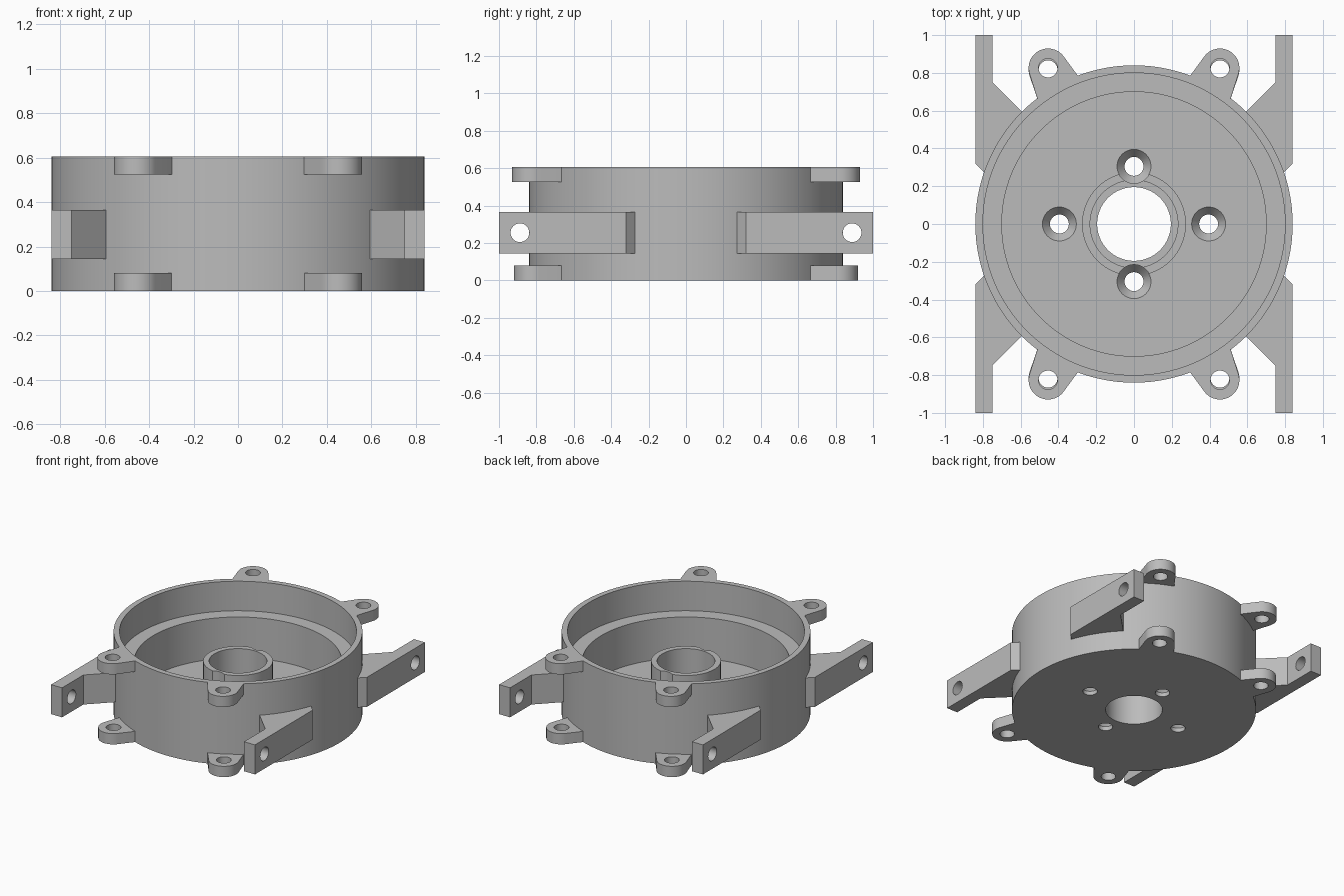
import bpy, bmesh, math
from mathutils import Matrix, Vector

cube = bpy.data.objects.get("Cube")
if cube:
    bpy.data.objects.remove(cube, do_unlink=True)

grey = bpy.data.materials.new("plain grey")
grey.use_nodes = True
grey.diffuse_color = (0.5, 0.5, 0.5, 1)
grey.node_tree.nodes["Principled BSDF"].inputs["Base Color"].default_value = grey.diffuse_color


def add_object(name, bm):
    bmesh.ops.recalc_face_normals(bm, faces=bm.faces)
    mesh = bpy.data.meshes.new(name)
    bm.to_mesh(mesh)
    bm.free()
    obj = bpy.data.objects.new(name, mesh)
    bpy.context.collection.objects.link(obj)
    mesh.materials.append(grey)
    return obj


def activate(obj):
    bpy.ops.object.select_all(action="DESELECT")
    obj.select_set(True)
    bpy.context.view_layer.objects.active = obj


def lathe(name, profile, steps, centre=(0, 0, 0)):
    """Spin a closed (radius, z) profile around a vertical axis."""
    bm = bmesh.new()
    verts = [bm.verts.new((r, 0, z)) for r, z in profile]
    edges = [bm.edges.new((v, verts[i - 1])) for i, v in enumerate(verts)]
    bmesh.ops.spin(bm, geom=verts + edges, cent=(0, 0, 0), axis=(0, 0, 1),
                   angle=math.tau, steps=steps)
    bmesh.ops.remove_doubles(bm, verts=bm.verts, dist=1e-5)
    bmesh.ops.translate(bm, verts=bm.verts, vec=centre)
    return add_object(name, bm)


def prism(name, outline, bottom, top):
    """Extrude an (x, y) outline between two heights."""
    bm = bmesh.new()
    face = bm.faces.new([bm.verts.new((x, y, bottom)) for x, y in outline])
    ext = bmesh.ops.extrude_face_region(bm, geom=[face])["geom"]
    bmesh.ops.translate(bm, vec=(0, 0, top - bottom),
                        verts=[v for v in ext if isinstance(v, bmesh.types.BMVert)])
    return add_object(name, bm)


def peg(centre, radius, axis):
    """Cylinder cutter along the given axis."""
    bm = bmesh.new()
    turn = Vector((0, 0, 1)).rotation_difference(Vector(axis)).to_matrix().to_4x4()
    bmesh.ops.create_cone(bm, cap_ends=True, segments=32, radius1=radius, radius2=radius,
                          depth=0.5, matrix=Matrix.Translation(centre) @ turn)
    return add_object("hole_cutter", bm)


def cut(obj, cutter):
    cutter.hide_render = True
    mod = obj.modifiers.new("hole", "BOOLEAN")
    mod.operation, mod.solver, mod.object = "DIFFERENCE", "EXACT", cutter
    activate(obj)
    bpy.ops.object.modifier_apply(modifier=mod.name)
    bpy.data.objects.remove(cutter, do_unlink=True)


def finish(obj, mirrored=True):
    activate(obj)
    if mirrored:
        mod = obj.modifiers.new("four corners", "MIRROR")
        mod.use_axis = (True, True, False)
        mod.use_mirror_merge = False
        bpy.ops.object.modifier_apply(modifier=mod.name)
    bpy.ops.object.shade_smooth_by_angle(angle=math.radians(30))


HEIGHT, FLOOR, LEDGE, BORE = 0.605, 0.08, 0.385, 0.195

# Round housing: stepped cup with a hollow central hub
housing = lathe("housing", [
    (BORE, 0), (0.84, 0), (0.84, HEIGHT), (0.80, HEIGHT), (0.80, LEDGE),
    (0.70, LEDGE), (0.70, FLOOR), (0.275, FLOOR), (0.275, 0.12), (0.235, 0.12),
    (0.235, LEDGE), (BORE, LEDGE)], 128)

# Countersunk screw holes in the floor, clipping the hub
for x, y in ((0.395, 0), (-0.395, 0), (0, 0.305), (0, -0.305)):
    cut(housing, lathe("screw_cutter", [
        (0, -0.1), (0.05, -0.1), (0.05, 0.03), (0.09, FLOOR), (0.09, 0.5), (0, 0.5)],
        32, (x, y, 0)))
finish(housing, mirrored=False)


# Mounting lugs around the top and bottom rims
def lug_set(name, bottom, top, cy):
    cx, radius = 0.455, 0.103
    start, end = math.radians(-17), math.radians(218 - 75)
    outline = [(0.29, 0.775), (0.507, 0.65)]
    for i in range(25):
        a = start + (end - start) * i / 24
        outline.append((cx + radius * math.cos(a), cy + radius * math.sin(a)))
    lugs = prism(name, outline, bottom, top)
    cut(lugs, peg((cx, cy, (bottom + top) / 2), 0.05, (0, 0, 1)))
    finish(lugs)


lug_set("upper_lugs", 0.525, HEIGHT, 0.826)
lug_set("lower_lugs", 0, FLOOR, 0.816)

# Side arms with a cross hole near each tip
arms = prism("side_arms", [
    (0.84, 1), (0.75, 1), (0.75, 0.75), (0.59, 0.59), (0.785, 0.265), (0.84, 0.32)],
    0.145, 0.365)
cut(arms, peg((0.80, 0.888, 0.255), 0.05, (1, 0, 0)))
finish(arms)
